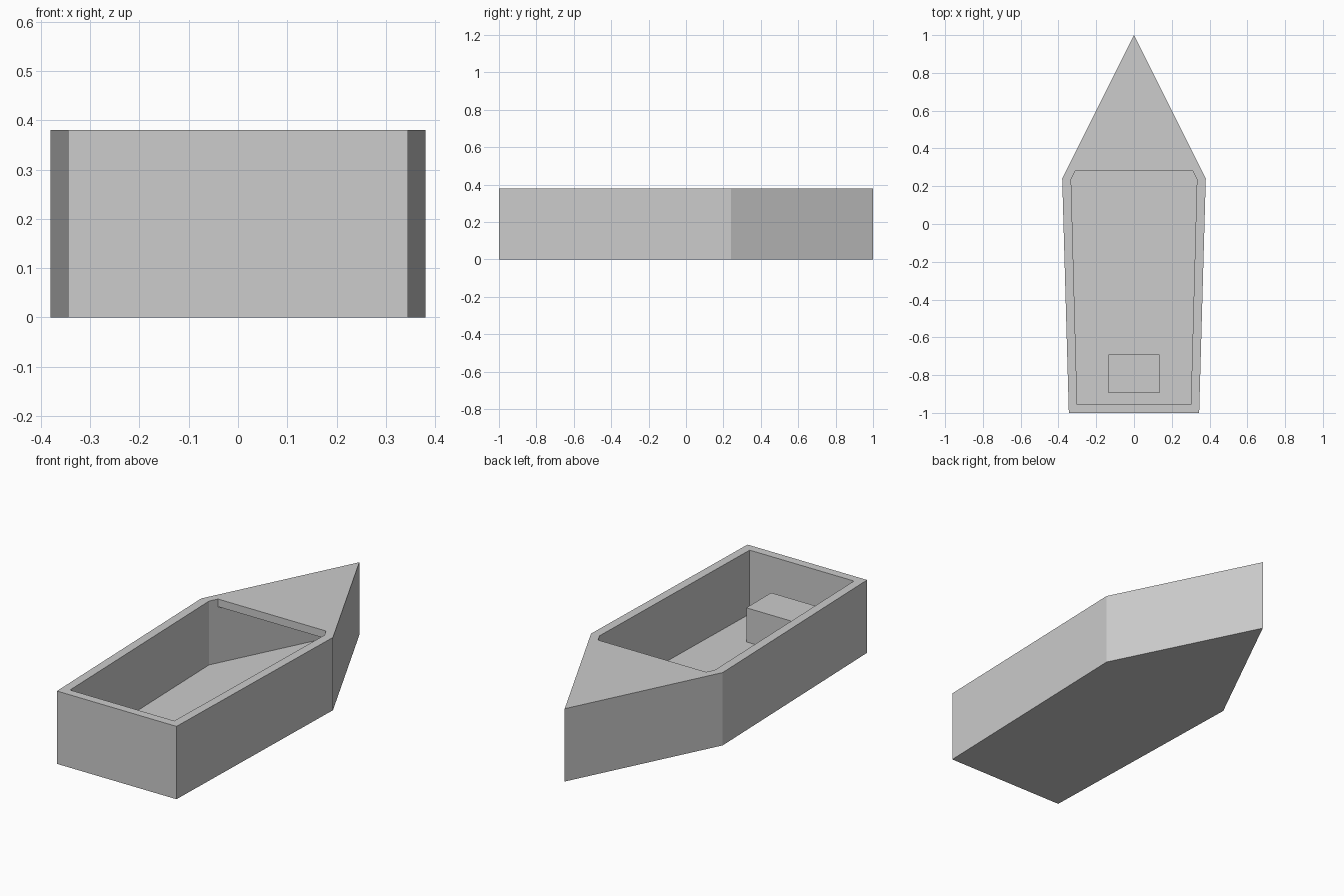
import bpy
import bmesh

cube = bpy.data.objects.get("Cube")
if cube:
    bpy.data.objects.remove(cube, do_unlink=True)

HEIGHT, FLOOR, DECK_UNDER, DECK_EDGE = 0.38, 0.047, 0.34, 0.28

grey = bpy.data.materials.new("light grey")
grey.use_nodes = True
colour = (0.604, 0.604, 0.604, 1)
grey.diffuse_color = colour
grey.node_tree.nodes["Principled BSDF"].inputs["Base Color"].default_value = colour


def finish(bm, name):
    bmesh.ops.recalc_face_normals(bm, faces=bm.faces)
    mesh = bpy.data.meshes.new(name)
    bm.to_mesh(mesh)
    bm.free()
    mesh.materials.append(grey)
    obj = bpy.data.objects.new(name, mesh)
    bpy.context.collection.objects.link(obj)
    return obj


def mirrored(half):
    """Close a right-hand outline, stern to bow, with its mirror image."""
    return half + [(-x, y) for x, y in reversed(half) if x]


def ring(bm, outline, z):
    return [bm.verts.new((x, y, z)) for x, y in outline]


def walls(bm, low, high):
    for i in range(len(low)):
        j = (i + 1) % len(low)
        bm.faces.new((low[i], low[j], high[j], high[i]))


# Outlines of the hull, its hollow, and the opening behind the foredeck
outer = [(0.345, -1), (0.38, 0.24), (0, 1)]
stern, shoulder, bow = (0.301, -0.955), (0.333, 0.237), (0, 0.9)
t = (DECK_EDGE - shoulder[1]) / (bow[1] - shoulder[1])
deck_corner = (shoulder[0] * (1 - t), DECK_EDGE)

bm = bmesh.new()
keel = ring(bm, mirrored(outer), 0)
gunwale = ring(bm, mirrored(outer), HEIGHT)
floor = ring(bm, mirrored([stern, shoulder, bow]), FLOOR)
well_low = ring(bm, mirrored([stern, shoulder, deck_corner]), DECK_UNDER)
well_top = ring(bm, mirrored([stern, shoulder, deck_corner]), HEIGHT)
peak = bm.verts.new((*bow, DECK_UNDER))

# Outside, bottom, floor and edge of the opening
walls(bm, keel, gunwale)
walls(bm, well_low, well_top)
bm.faces.new(keel)
bm.faces.new(floor)

# Inner walls, running on below the foredeck to the bow
f, w, g, r = floor, well_low, gunwale, well_top
bm.faces.new((f[0], f[1], w[1], w[0]))
bm.faces.new((f[3], f[4], w[5], w[4]))
bm.faces.new((f[4], f[0], w[0], w[5]))
bm.faces.new((f[1], f[2], peak, w[2], w[1]))
bm.faces.new((f[2], f[3], w[4], w[3], peak))
bm.faces.new((w[2], peak, w[3]))

# Rim and foredeck
bm.faces.new((g[0], g[1], r[1], r[0]))
bm.faces.new((g[3], g[4], r[5], r[4]))
bm.faces.new((g[4], g[0], r[0], r[5]))
bm.faces.new((g[1], g[2], g[3], r[4], r[3], r[2], r[1]))
finish(bm, "hull")

# Box seat standing on the floor near the stern
bm = bmesh.new()
seat = mirrored([(0.135, -0.895), (0.135, -0.69)])
base, top = ring(bm, seat, FLOOR), ring(bm, seat, 0.225)
walls(bm, base, top)
bm.faces.new(base)
bm.faces.new(top)
finish(bm, "stern_seat")
